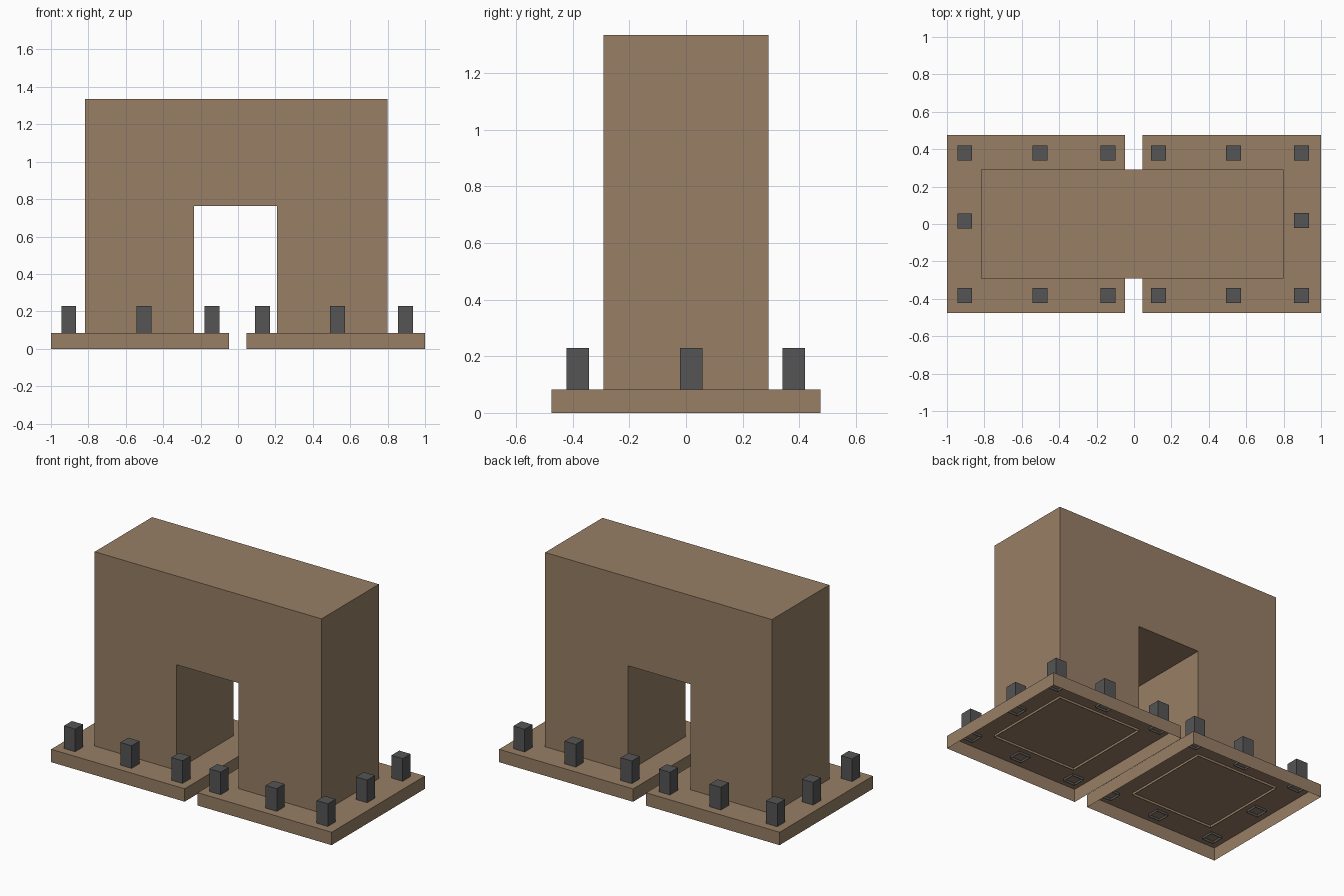
import bpy, bmesh

if "Cube" in bpy.data.objects:
    bpy.data.objects.remove(bpy.data.objects["Cube"])


def material(name, color):
    m = bpy.data.materials.new(name)
    m.diffuse_color = (*color, 1)
    m.use_nodes = True
    m.node_tree.nodes["Principled BSDF"].inputs["Base Color"].default_value = m.diffuse_color
    return m


STONE = material("stone", (0.31, 0.21, 0.13))
DARK = material("dark_grey", (0.09, 0.09, 0.09))


def finish(name, bm, mat):
    bmesh.ops.recalc_face_normals(bm, faces=bm.faces)
    # Every part is a shell with an open underside
    low = min(v.co.z for v in bm.verts)
    under = [f for f in bm.faces if all(v.co.z < low + 1e-5 for v in f.verts)]
    bmesh.ops.delete(bm, geom=under, context='FACES_ONLY')
    mesh = bpy.data.meshes.new(name)
    bm.to_mesh(mesh)
    bm.free()
    mesh.materials.append(mat)
    obj = bpy.data.objects.new(name, mesh)
    bpy.context.collection.objects.link(obj)


def box(name, lo, hi, mat):
    bm = bmesh.new()
    bmesh.ops.create_cube(bm, size=1)
    for v in bm.verts:
        v.co = [(a + b) / 2 + c * (b - a) for a, b, c in zip(lo, hi, v.co)]
    finish(name, bm, mat)


# Two base slabs with a gap between them
BASE_TOP = 0.083
box("left_base", (-1, -0.475, 0), (-0.048, 0.475, BASE_TOP), STONE)
box("right_base", (0.045, -0.475, 0), (1, 0.475, BASE_TOP), STONE)

# Arch: front outline extruded through its depth, feet sunk slightly into the bases
foot = BASE_TOP - 0.015
outline = [(-0.817, foot), (-0.235, foot), (-0.235, 0.763), (0.208, 0.763),
           (0.208, foot), (0.8, foot), (0.8, 1.335), (-0.817, 1.335)]
bm = bmesh.new()
face = bm.faces.new([bm.verts.new((x, -0.292, z)) for x, z in outline])
ext = bmesh.ops.extrude_face_region(bm, geom=[face], use_keep_orig=True)
moved = [g for g in ext["geom"] if isinstance(g, bmesh.types.BMVert)]
bmesh.ops.translate(bm, verts=moved, vec=(0, 0.584, 0))
finish("arch", bm, STONE)

# Short square posts around the rim of both bases
columns = [-0.905, -0.503, -0.14, 0.132, 0.532, 0.896]
spots = [(x, y) for y in (-0.382, 0.38) for x in columns]
spots += [(-0.905, 0.015), (0.896, 0.018)]
for i, (x, y) in enumerate(spots, 1):
    box(f"post_{i}", (x - 0.04, y - 0.04, BASE_TOP - 0.015),
        (x + 0.04, y + 0.04, 0.229), DARK)
